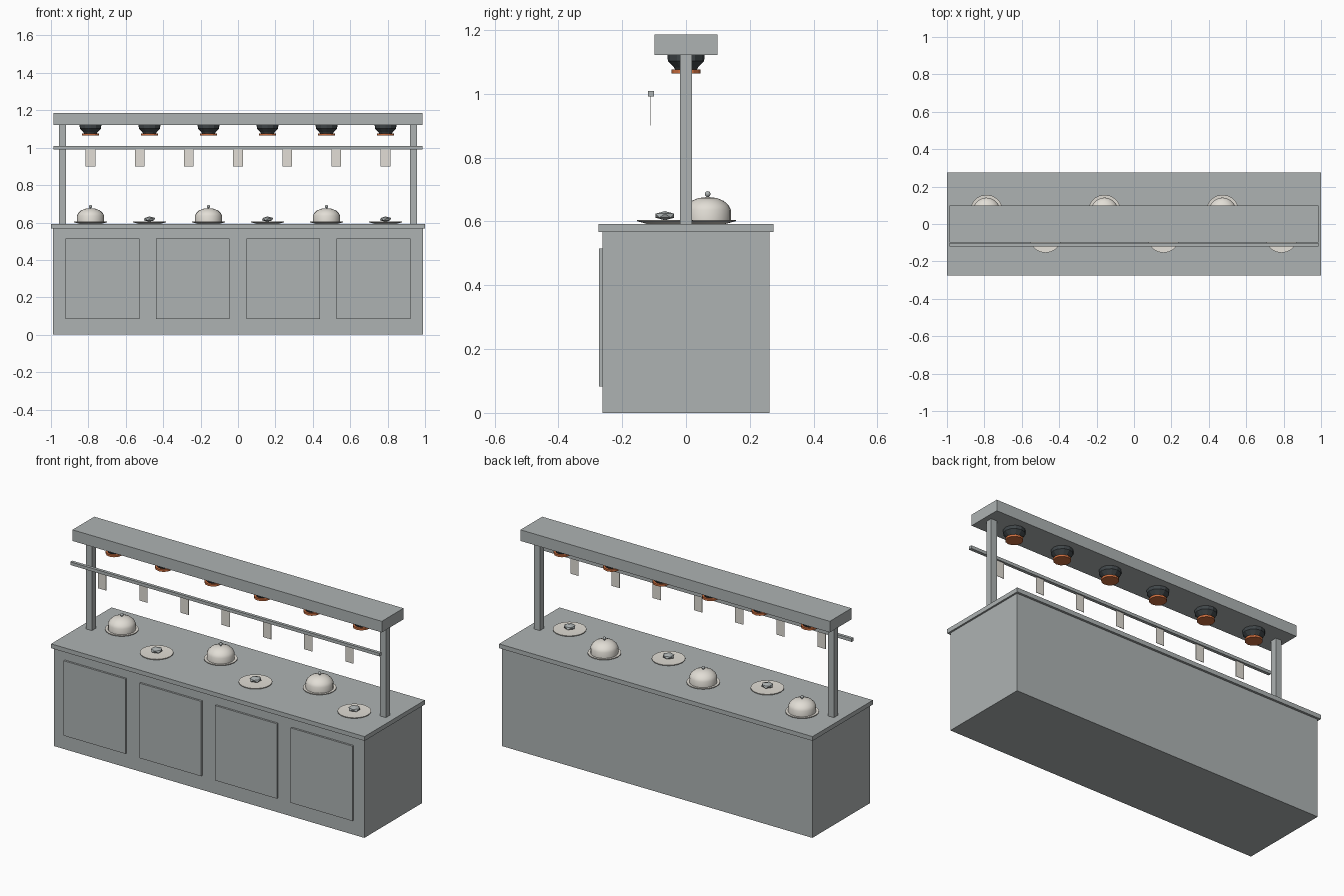
import bpy, bmesh, math

if "Cube" in bpy.data.objects:
    bpy.data.objects.remove(bpy.data.objects["Cube"], do_unlink=True)


def material(name, rgb):
    m = bpy.data.materials.new(name)
    m.use_nodes = True
    m.diffuse_color = (*rgb, 1)
    m.node_tree.nodes["Principled BSDF"].inputs["Base Color"].default_value = (*rgb, 1)
    return m


STEEL = material("brushed steel", (0.42, 0.45, 0.45))
CREAM = material("warm white", (0.76, 0.73, 0.67))
BLACK = material("lamp black", (0.05, 0.06, 0.065))
COPPER = material("heat orange", (0.62, 0.16, 0.05))


def finish(bm, name, mat, loc=(0, 0, 0), smooth=None):
    bmesh.ops.recalc_face_normals(bm, faces=bm.faces)
    mesh = bpy.data.meshes.new(name)
    bm.to_mesh(mesh)
    bm.free()
    mesh.materials.append(mat)
    ob = bpy.data.objects.new(name, mesh)
    ob.location = loc
    bpy.context.collection.objects.link(ob)
    if smooth:
        bpy.ops.object.select_all(action='DESELECT')
        ob.select_set(True)
        bpy.context.view_layer.objects.active = ob
        bpy.ops.object.shade_smooth_by_angle(angle=math.radians(smooth))
    return ob


def box(name, mat, x, y, z):
    """Box from (low, high) ranges on each axis."""
    bm = bmesh.new()
    bmesh.ops.create_cube(bm, size=1)
    for v in bm.verts:
        v.co = [r[0] + (c + 0.5) * (r[1] - r[0]) for c, r in zip(v.co, (x, y, z))]
    return finish(bm, name, mat)


def lathe(name, mat, profile, loc, sides=16, smooth=None):
    """Closed solid turned from (radius, height) points, bottom to top."""
    bm = bmesh.new()
    rings = []
    for r, z in profile:
        rings.append([bm.verts.new((r * math.cos(2 * math.pi * i / sides),
                                    r * math.sin(2 * math.pi * i / sides), z))
                      for i in range(sides)])
    for a, b in zip(rings, rings[1:]):
        for i in range(sides):
            j = (i + 1) % sides
            bm.faces.new((a[i], a[j], b[j], b[i]))
    bm.faces.new(rings[0])
    bm.faces.new(rings[-1])
    return finish(bm, name, mat, loc, smooth)


TOP = 0.592

# Counter body, worktop and door panels
box("counter_body", STEEL, (-0.99, 0.99), (-0.262, 0.262), (0, 0.567))
box("worktop", STEEL, (-1, 1), (-0.275, 0.275), (0.567, TOP))
for i in range(4):
    cx = (i - 1.5) * 0.483
    box(f"door_panel_{i + 1}", STEEL, (cx - 0.197, cx + 0.197), (-0.273, -0.26), (0.083, 0.515))

# Posts and overhead hood
for side, cx in (("left", 0.938), ("right", -0.938)):
    box(f"post_{side}", STEEL, (cx - 0.019, cx + 0.019), (-0.019, 0.019), (TOP, 1.125))
box("hood", STEEL, (-0.987, 0.987), (-0.099, 0.099), (1.122, 1.186))

# Ticket rail with hanging tickets
box("ticket_rail", STEEL, (-0.987, 0.987), (-0.119, -0.101), (0.991, 1.009))
for i in range(7):
    cx = (i - 3) * 0.263
    box(f"ticket_{i + 1}", CREAM, (cx - 0.026, cx + 0.026), (-0.1115, -0.1095), (0.9, 0.993))

PLATE = [(0.055, 0), (0.088, 0.009), (0.088, 0.013), (0.06, 0.011)]
DOME = [(0.073, 0), (0.073, 0.033), (0.066, 0.047), (0.051, 0.061), (0.03, 0.07), (0.008, 0.073)]

for i in range(6):
    cx = (i - 2.5) * 0.3155

    # Heat lamps under the hood
    lathe(f"lamp_shade_{i + 1}", BLACK,
          [(0.034, 1.076), (0.038, 1.083), (0.057, 1.103), (0.058, 1.123)], (cx, 0, 0), 12)
    lathe(f"lamp_bulb_{i + 1}", COPPER, [(0.046, 1.064), (0.046, 1.076)], (cx, 0, 0), 12)

    # Alternating covered dishes at the back and open plates at the front
    cy = -0.066 if i % 2 else 0.068
    lathe(f"plate_{i + 1}", CREAM, PLATE, (cx, cy, TOP), 20, 30)
    bm = bmesh.new()
    if i % 2:
        bmesh.ops.create_icosphere(bm, subdivisions=1, radius=0.034)
        bmesh.ops.scale(bm, vec=(1, 1, 0.42), verts=bm.verts)
        finish(bm, f"food_{i + 1}", STEEL, (cx, cy, TOP + 0.026))
    else:
        lathe(f"cloche_{i + 1}", CREAM, DOME, (cx, cy, TOP + 0.011), 20, 35)
        lathe(f"cloche_stem_{i + 1}", STEEL, [(0.004, 0.08), (0.004, 0.09)], (cx, cy, TOP), 8)
        bmesh.ops.create_uvsphere(bm, u_segments=10, v_segments=6, radius=0.009)
        finish(bm, f"cloche_knob_{i + 1}", STEEL, (cx, cy, TOP + 0.094), 60)
